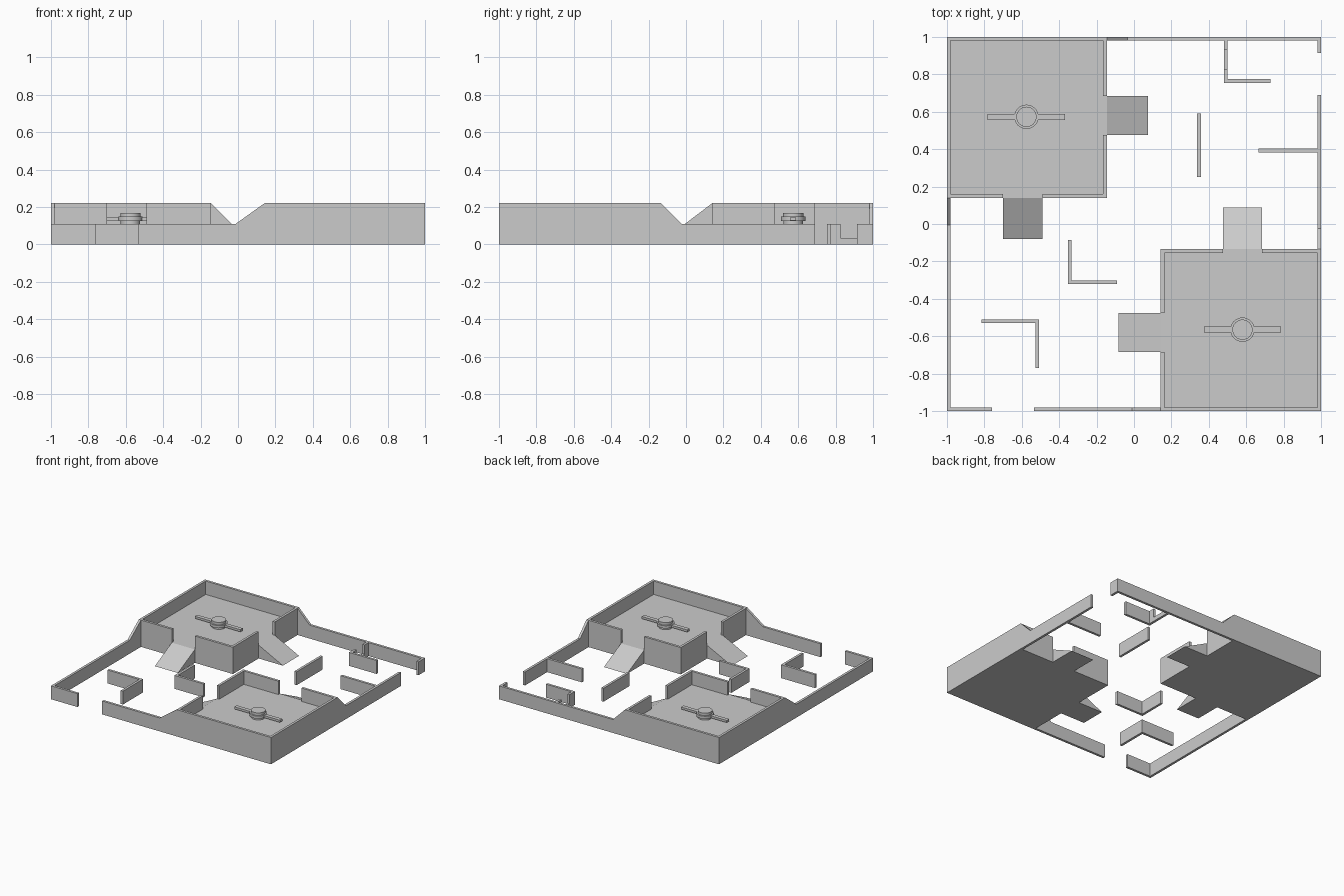
import bpy, bmesh
from mathutils import Vector

if "Cube" in bpy.data.objects:
    bpy.data.objects.remove(bpy.data.objects["Cube"])

T = 0.02      # wall thickness
H = 0.11      # deck and low wall height
TOP = 0.22    # rim height


def finish(name, bm):
    bmesh.ops.recalc_face_normals(bm, faces=bm.faces)
    mesh = bpy.data.meshes.new(name)
    bm.to_mesh(mesh)
    bm.free()
    ob = bpy.data.objects.new(name, mesh)
    bpy.context.collection.objects.link(ob)
    return ob


def prism(name, profile, axis, a, b):
    """Extrude a (u, z) profile: u runs along `axis`, width spans a..b across it."""
    bm = bmesh.new()
    place = (lambda u, z, w: (u, w, z)) if axis == 'x' else (lambda u, z, w: (w, u, z))
    face = bm.faces.new([bm.verts.new(place(u, z, a)) for u, z in profile])
    new = bmesh.ops.extrude_face_region(bm, geom=[face])['geom']
    bmesh.ops.translate(bm, vec=Vector(place(0, 0, b - a)),
                        verts=[v for v in new if isinstance(v, bmesh.types.BMVert)])
    return finish(name, bm)


def box(name, x0, x1, y0, y1, z0=0.0, z1=H):
    return prism(name, [(x0, z0), (x1, z0), (x1, z1), (x0, z1)], 'x', y0, y1)


def cylinder(name, x, y, r, z0, z1):
    bpy.ops.mesh.primitive_cylinder_add(vertices=32, radius=r, depth=z1 - z0,
                                        location=(x, y, (z0 + z1) / 2))
    bpy.context.object.name = name
    bpy.ops.object.shade_smooth_by_angle()


def platform(tag, x_out, x_in, y_out, y_in, door_x, door_y, ramp_x, ramp_y, hub):
    # Solid deck
    xs, ys = sorted((x_out, x_in)), sorted((y_out, y_in))
    box(tag + "_deck", *xs, *ys)
    sx = 1 if x_out > x_in else -1
    sy = 1 if y_out > y_in else -1
    # Outer rims
    box(tag + "_rim_outer_side", *sorted((x_out, x_out - sx * T)), *ys, H, TOP)
    box(tag + "_rim_outer_end", *xs, *sorted((y_out, y_out - sy * T)), H, TOP)
    # Inner rims, each split by a doorway
    side, end = sorted((x_in, x_in + sx * T)), sorted((y_in, y_in + sy * T))
    for i, (lo, hi) in enumerate(((ys[0], door_y[0]), (door_y[1], ys[1]))):
        box(f"{tag}_rim_inner_side_{i}", *side, lo, hi, H, TOP)
    for i, (lo, hi) in enumerate(((xs[0], door_x[0]), (door_x[1], xs[1]))):
        box(f"{tag}_rim_inner_end_{i}", lo, hi, *end, H, TOP)
    # Ramps down from the doorways
    prism(tag + "_ramp_side", [(x_in, 0), (x_in, H), (ramp_x, 0)], 'x', *door_y)
    prism(tag + "_ramp_end", [(y_in, 0), (y_in, H), (ramp_y, 0)], 'y', *door_x)
    # Round hub with a cross bar
    x, y = hub
    cylinder(tag + "_hub_foot", x, y, 0.052, H, 0.126)
    cylinder(tag + "_hub_body", x, y, 0.065, 0.126, 0.148)
    cylinder(tag + "_hub_cap", x, y, 0.054, 0.148, 0.169)
    box(tag + "_hub_bar", x - 0.207, x + 0.207, y - 0.016, y + 0.016, 0.127, 0.145)


platform("back_platform", -1, -0.145, 1, 0.14, (-0.70, -0.49), (0.475, 0.685),
         0.075, -0.08, (-0.575, 0.573))
platform("front_platform", 1, 0.142, -1, -0.135, (0.475, 0.685), (-0.685, -0.475),
         -0.082, 0.088, (0.58, -0.565))

# Perimeter walls, sloping up to the platform rims
prism("back_wall", [(-0.145, 0), (1, 0), (1, H), (-0.035, H), (-0.145, TOP)], 'x', 1 - T, 1)
prism("right_wall", [(-0.135, 0), (0.69, 0), (0.69, H), (-0.025, H), (-0.135, TOP)], 'y', 1 - T, 1)
prism("front_wall", [(0.142, 0), (-0.535, 0), (-0.535, H), (-0.012, H), (0.142, TOP)], 'x', -1, T - 1)
prism("left_wall", [(0.14, 0), (-1, 0), (-1, H), (-0.005, H), (0.14, TOP)], 'y', -1, T - 1)
box("front_wall_corner", -1, -0.76, -1, T - 1)
box("right_wall_corner", 1 - T, 1, 0.915, 1)

# Free-standing and attached inner walls
box("long_inner_wall", 0.337, 0.357, 0.25, 0.59)
box("right_stub_wall", 0.665, 0.98, 0.383, 0.403)
box("centre_corner_a", -0.353, -0.333, -0.322, -0.085)
box("centre_corner_b", -0.353, -0.09, -0.322, -0.302)
box("left_corner_a", -0.815, -0.507, -0.53, -0.51)
box("left_corner_b", -0.527, -0.507, -0.77, -0.51)
box("back_corner_b", 0.48, 0.73, 0.755, 0.775)
# Inner wall with a notch cut in its top
prism("back_corner_notched", [(0.755, 0), (0.98, 0), (0.98, H), (0.93, H), (0.93, 0.035),
                              (0.825, 0.035), (0.825, H), (0.755, H)], 'y', 0.48, 0.50)
